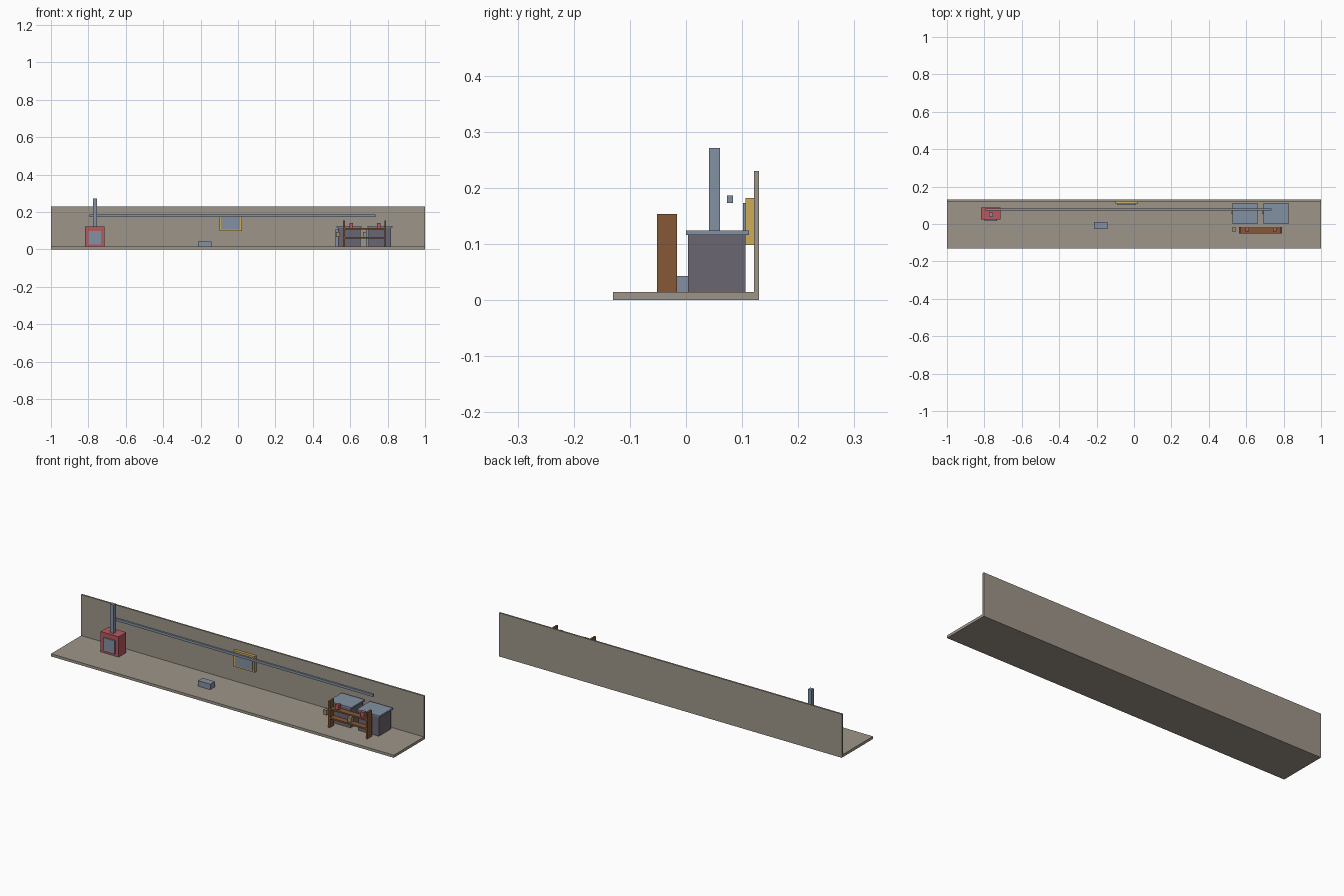
import bpy

if "Cube" in bpy.data.objects:
    bpy.data.objects.remove(bpy.data.objects["Cube"])


def srgb(r, g, b):
    return [((c / 255 + 0.055) / 1.055) ** 2.4 for c in (r, g, b)] + [1.0]


def mat(name, *rgb):
    m = bpy.data.materials.new(name)
    m.diffuse_color = srgb(*rgb)
    m.use_nodes = True
    m.node_tree.nodes["Principled BSDF"].inputs["Base Color"].default_value = m.diffuse_color
    return m


STONE = mat("warm grey stone", 158, 149, 137)
STEEL = mat("blue grey steel", 131, 145, 163)
RED = mat("dull red", 184, 88, 94)
BROWN = mat("brown wood", 134, 88, 54)
DARK = mat("dark slate", 107, 102, 114)
YELLOW = mat("mustard", 205, 172, 88)
TAN = mat("tan", 158, 142, 122)


def box(name, m, x, y, z):
    """Axis-aligned box from (min, max) ranges."""
    bpy.ops.mesh.primitive_cube_add(size=1, location=[sum(r) / 2 for r in (x, y, z)])
    o = bpy.context.object
    o.name = name
    o.scale = [r[1] - r[0] for r in (x, y, z)]
    bpy.ops.object.transform_apply(location=False, rotation=False, scale=True)
    o.data.materials.append(m)
    return o


F = 0.014  # floor top

# Room shell
box("floor", STONE, (-1, 1), (-0.13, 0.13), (0, F))
box("back_wall", STONE, (-1, 1), (0.121, 0.13), (F, 0.23))

# Furnace with door and chimney
box("furnace_body", RED, (-0.818, -0.713), (0.024, 0.087), (F, 0.121))
box("furnace_door", STEEL, (-0.798, -0.733), (0.017, 0.024), (0.026, 0.097))
box("chimney", STEEL, (-0.775, -0.755), (0.041, 0.061), (0.121, 0.271))

# Long overhead pipe
box("overhead_pipe", STEEL, (-0.793, 0.736), (0.073, 0.084), (0.173, 0.186))

# Wall hatch
box("hatch_frame", YELLOW, (-0.1, 0.022), (0.106, 0.121), (0.098, 0.182))
box("hatch_panel", STEEL, (-0.09, 0.012), (0.102, 0.106), (0.106, 0.173))

# Small block on the floor
box("floor_block", STEEL, (-0.214, -0.143), (-0.027, 0.011), (F, 0.043))

# Two vats with lids and side pipes
for i, x in enumerate((0.594, 0.759)):
    box(f"vat_{i}", DARK, (x - 0.06, x + 0.06), (0.004, 0.106), (F, 0.116))
    box(f"vat_lid_{i}", STEEL, (x - 0.067, x + 0.067), (0, 0.112), (0.116, 0.124))
    box(f"vat_pipe_{i}", STEEL, (x - 0.074, x - 0.06), (0.053, 0.067), (F, 0.108))

# Wooden rack with shelves and small pots
for i, x in enumerate((0.562, 0.782)):
    box(f"rack_post_{i}", BROWN, (x, x + 0.01), (-0.052, -0.016), (F, 0.153))
for i, z in enumerate((0.059, 0.107)):
    box(f"rack_shelf_{i}", BROWN, (0.572, 0.782), (-0.05, -0.018), (z, z + 0.008))
for i, x in enumerate((0.605, 0.752)):
    box(f"red_pot_{i}", RED, (x - 0.01, x + 0.01), (-0.04, -0.02), (0.115, 0.14))
for i, x in enumerate((0.535, 0.677)):
    box(f"tan_pot_{i}", TAN, (x - 0.01, x + 0.01), (-0.04, -0.02), (0.067, 0.092))
